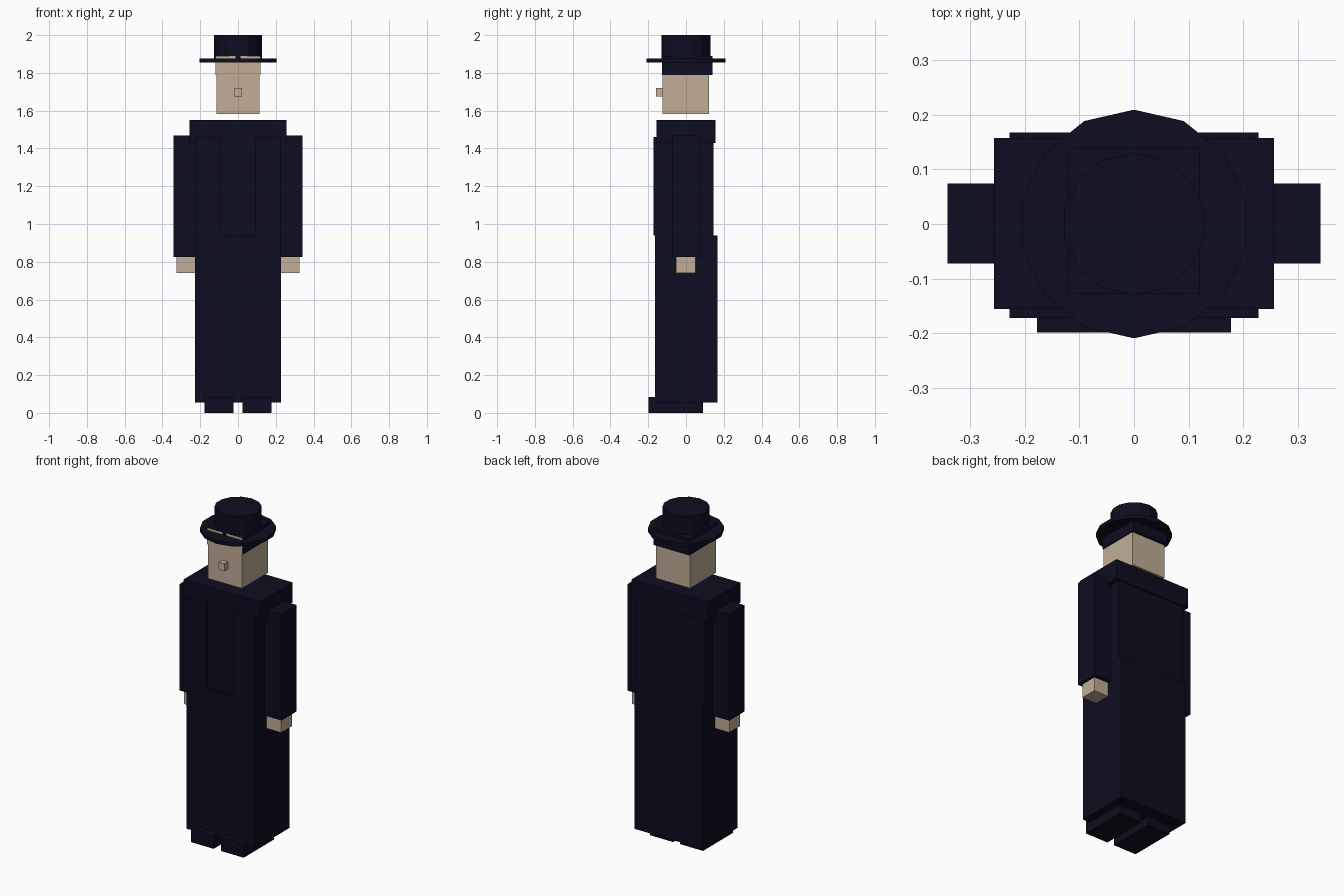
import bpy, math

if "Cube" in bpy.data.objects:
    bpy.data.objects.remove(bpy.data.objects["Cube"])

def material(name, rgb):
    m = bpy.data.materials.new(name)
    m.diffuse_color = (*rgb, 1)
    m.use_nodes = True
    m.node_tree.nodes["Principled BSDF"].inputs["Base Color"].default_value = m.diffuse_color
    return m

navy = material("dark navy", (0.004, 0.004, 0.015))
skin = material("skin", (0.54, 0.42, 0.31))

def box(name, x, y, z, mat):
    """Box from (min, max) ranges on each axis."""
    c = [(a + b) / 2 for a, b in (x, y, z)]
    s = [b - a for a, b in (x, y, z)]
    bpy.ops.mesh.primitive_cube_add(size=1, location=c)
    o = bpy.context.object
    o.name = name
    for v in o.data.vertices:
        v.co = [v.co[i] * s[i] for i in range(3)]
    o.data.materials.append(mat)
    return o

def pair(name, x, y, z, mat):
    """Same box on both sides of the body."""
    box("left_" + name, x, y, z, mat)
    box("right_" + name, (-x[1], -x[0]), y, z, mat)

def disc(name, r, z0, z1):
    """Fourteen-sided disc with a corner on the y axis."""
    bpy.ops.mesh.primitive_cylinder_add(vertices=14, radius=r, depth=z1 - z0,
                                        location=(0, 0, (z0 + z1) / 2))
    o = bpy.context.object
    o.name = name
    o.data.materials.append(navy)

# Feet and long coat skirt
pair("foot", (0.024, 0.177), (-0.198, 0.09), (0, 0.085), navy)
box("coat_skirt", (-0.228, 0.228), (-0.165, 0.167), (0.055, 0.938), navy)

# Torso, open front flaps and shoulder cape
box("torso", (-0.228, 0.228), (-0.155, 0.145), (0.938, 1.46), navy)
pair("coat_flap", (0.092, 0.228), (-0.172, -0.15), (0.938, 1.46), navy)
box("shoulders", (-0.256, 0.256), (-0.155, 0.157), (1.43, 1.55), navy)

# Arms and hands
pair("arm", (0.22, 0.341), (-0.072, 0.074), (0.825, 1.468), navy)
pair("hand", (0.225, 0.325), (-0.052, 0.05), (0.74, 0.83), skin)

# Head and nose
box("head", (-0.114, 0.114), (-0.125, 0.123), (1.583, 1.85), skin)
box("nose", (-0.02, 0.02), (-0.158, -0.12), (1.675, 1.72), skin)

# Hair wraps the sides and back; its front is the forehead
hair = box("hair", (-0.12, 0.12), (-0.127, 0.14), (1.79, 1.89), navy)
hair.data.materials.append(skin)
for f in hair.data.polygons:
    if f.normal.y < -0.9:
        f.material_index = 1

# Hat
disc("hat_brim", 0.209, 1.855, 1.875)
disc("hat_crown", 0.13, 1.86, 2.0)
